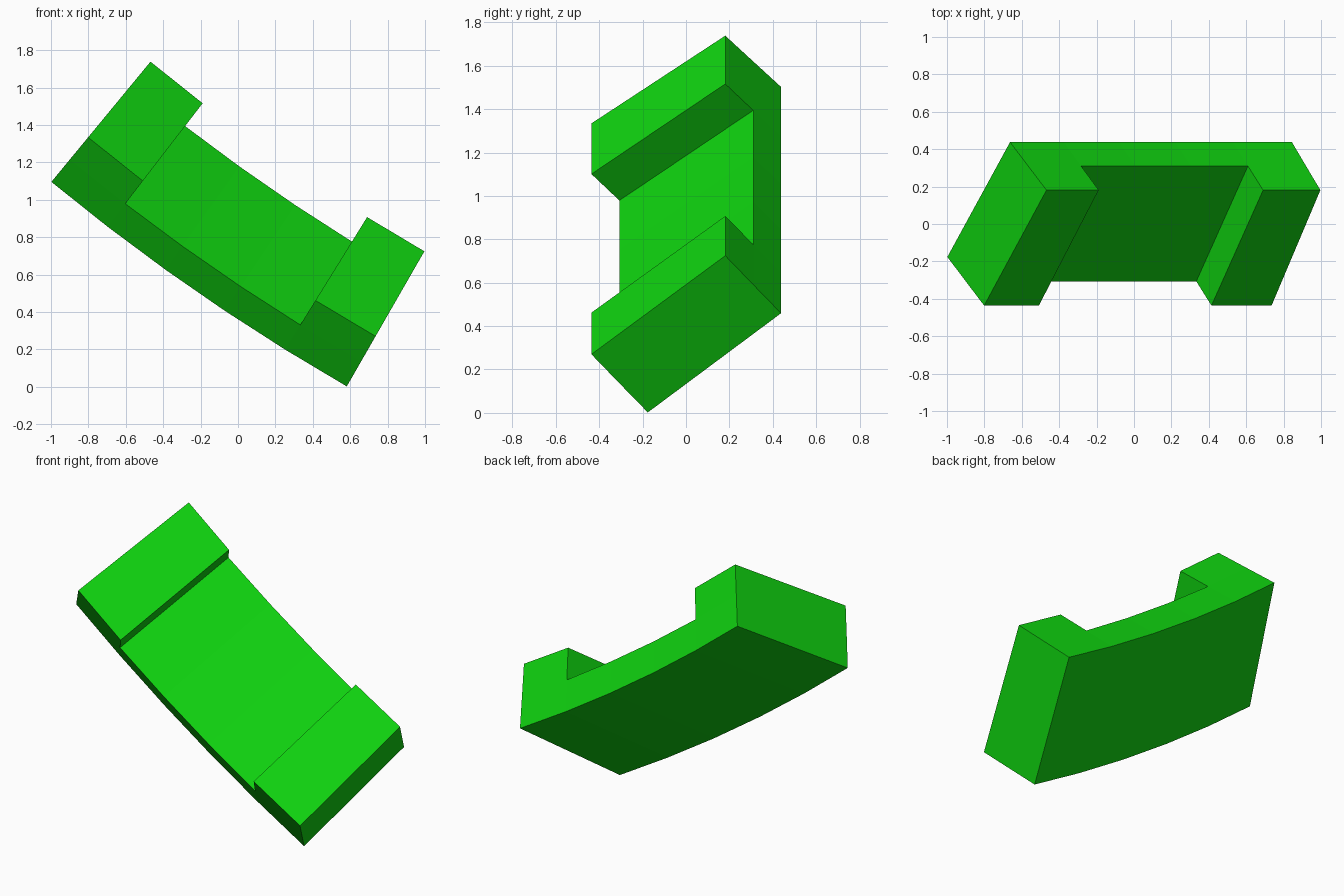
import bpy, bmesh, math
from mathutils import Vector

if "Cube" in bpy.data.objects:
    bpy.data.objects.remove(bpy.data.objects["Cube"], do_unlink=True)

# Flat green
green = bpy.data.materials.new("bright_green")
green.use_nodes = True
colour = (0.005, 0.66, 0.005, 1.0)
green.diffuse_color = colour
green.node_tree.nodes["Principled BSDF"].inputs["Base Color"].default_value = colour

# The part is a slanted bar swept along a shallow arc about a distant y-parallel axis
CENTRE = Vector((6.276, 0.0, 9.915))
START, STEP, SEGMENTS = math.radians(50.485), math.radians(1.928), 5
# Cross-section of the bar as (radius, y): outer front, outer back, floor back, floor front
SECTION = [(11.432, -0.176), (10.905, 0.438), (10.753, 0.31), (11.277, -0.307)]
LIP = (-0.154, -0.129)  # rise of the end blocks above the floor, as (radius, y)


def outward(angle):
    return Vector((-math.cos(angle), 0.0, -math.sin(angle)))


bm = bmesh.new()

# Bar: one section per step of the arc, bridged with quads
rings = []
for i in range(SEGMENTS + 1):
    d = outward(START + i * STEP)
    rings.append([bm.verts.new(CENTRE + d * r + Vector((0, y, 0))) for r, y in SECTION])

floor = []
for a, b in zip(rings, rings[1:]):
    for k in range(4):
        n = (k + 1) % 4
        face = bm.faces.new((a[k], a[n], b[n], b[k]))
        if k == 2:
            floor.append(face)
bm.faces.new(rings[0])
bm.faces.new(rings[-1])
bmesh.ops.recalc_face_normals(bm, faces=bm.faces[:])

# End blocks: raise the first and last floor panels
raised = bmesh.ops.extrude_discrete_faces(bm, faces=[floor[0], floor[-1]])["faces"]
for v in {v for f in raised for v in f.verts}:
    d = v.co - CENTRE
    d.y = 0
    v.co += d.normalized() * LIP[0] + Vector((0, LIP[1], 0))

bmesh.ops.remove_doubles(bm, verts=bm.verts[:], dist=1e-5)
bmesh.ops.recalc_face_normals(bm, faces=bm.faces[:])

mesh = bpy.data.meshes.new("curved_channel_bar")
bm.to_mesh(mesh)
bm.free()
mesh.materials.append(green)
bar = bpy.data.objects.new("curved_channel_bar", mesh)
bpy.context.collection.objects.link(bar)
